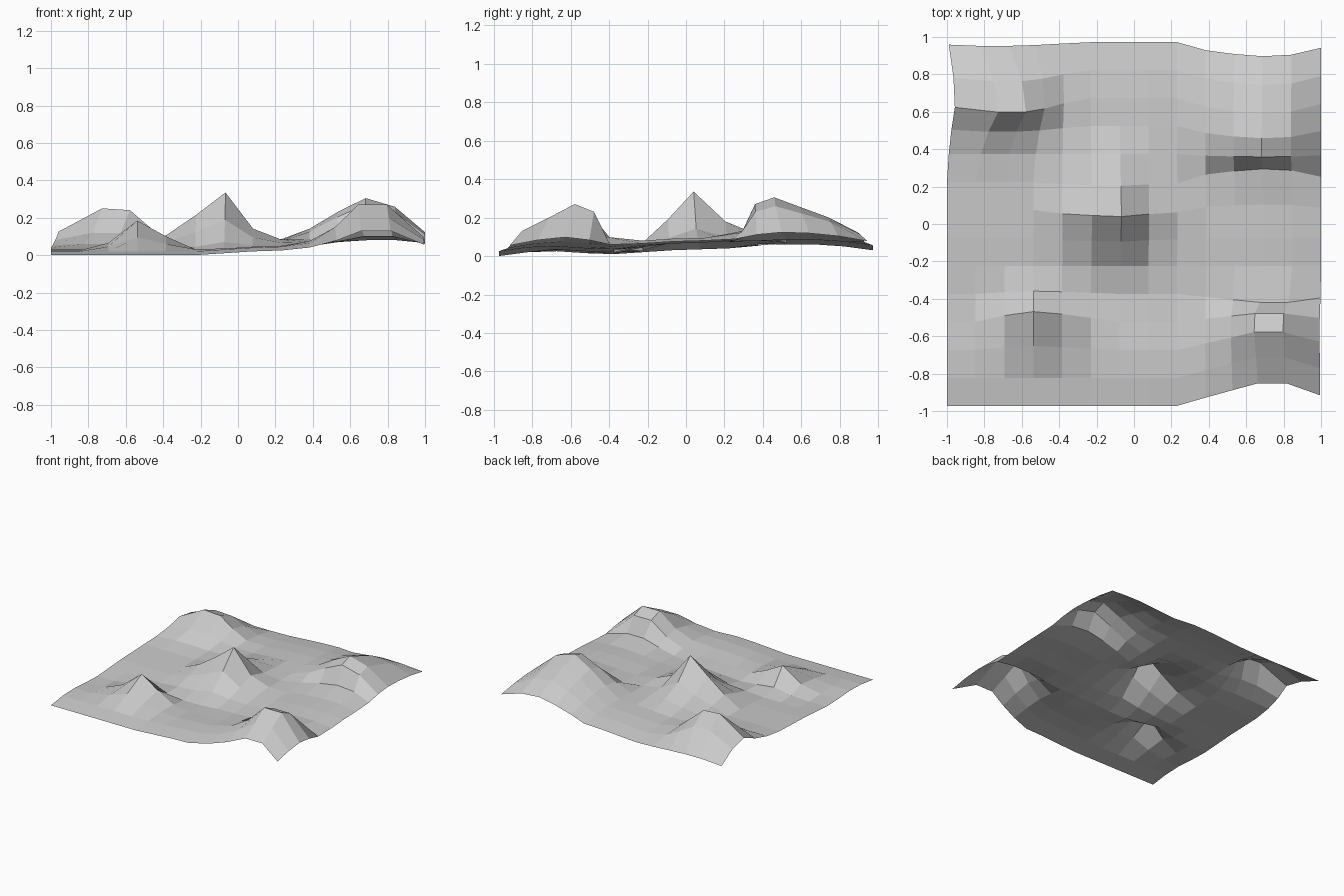
import bpy
import bmesh
from math import sqrt

cube = bpy.data.objects.get("Cube")
if cube:
    bpy.data.objects.remove(cube, do_unlink=True)

CELLS = 13
HALF_X, HALF_Y = 1.0, 0.972

# Gentle ground swell across and along the sheet
SWELL_X = [0, 0, 0, 0, 0, 0, .01, .02, .025, .035, .05, .06, .06, .045]
SWELL_Y = [0, .02, .025, .015, .01, .02, .03, .035, .04, .05, .06, .06, .05, .03]

# Each hill: first column and column weights, first row and
# (slide along y, rise) for each row, then its slide along x
HILLS = {
    "middle": dict(col=4, weights=[.25, .62, 1, .3, .08], row=5, slide_x=.01,
                   rows=[(0, .04), (-.02, .15), (-.035, .29), (-.02, .13), (0, .05)]),
    "front_right": dict(col=2, weights=[.3, 1, .5, .1], row=2, slide_x=0,
                        rows=[(.02, .07), (.055, .17), (.015, .04)]),
    "front_left": dict(col=9, weights=[.08, .4, 1, 1, .15], row=0, slide_x=-.05,
                       rows=[(.12, .07), (.11, .12), (.095, .185), (.045, .155), (-.045, .03)]),
    "back_left": dict(col=9, weights=[.25, .65, 1, .75, .1], row=7, slide_x=-.01,
                      rows=[(.03, 0), (.07, .03), (-.015, .16), (-.065, .185),
                            (-.08, .135), (-.08, .09), (-.075, .03)]),
    "back_right": dict(col=0, weights=[.35, 1, .95, .5, .08], row=9, slide_x=.12,
                       rows=[(0, .01), (-.03, .06), (-.075, .19), (-.06, .13), (-.02, .01)]),
}


def ground_point(i, j):
    """Position of one grid point after the swell and all hills."""
    x = HALF_X * (2 * i / CELLS - 1)
    y = HALF_Y * (2 * j / CELLS - 1)
    z = SWELL_X[i] + SWELL_Y[j]
    for hill in HILLS.values():
        c, r = i - hill["col"], j - hill["row"]
        if 0 <= c < len(hill["weights"]) and 0 <= r < len(hill["rows"]):
            weight = hill["weights"][c]
            slide_y, rise = hill["rows"][r]
            top = max(h for _, h in hill["rows"])
            x += hill["slide_x"] * weight * sqrt(rise / top)
            y += slide_y * weight ** .4
            z += rise * weight
    return x, y, z


# Terrain sheet
bm = bmesh.new()
points = [[bm.verts.new(ground_point(i, j)) for i in range(CELLS + 1)]
          for j in range(CELLS + 1)]
for j in range(CELLS):
    for i in range(CELLS):
        bm.faces.new((points[j][i], points[j][i + 1],
                      points[j + 1][i + 1], points[j + 1][i]))
mesh = bpy.data.meshes.new("terrain")
bm.to_mesh(mesh)
bm.free()
terrain = bpy.data.objects.new("terrain", mesh)
bpy.context.collection.objects.link(terrain)

# Plain grey ground
grey = bpy.data.materials.new("ground_grey")
grey.use_nodes = True
colour = (.6, .6, .6, 1)
grey.diffuse_color = colour
grey.node_tree.nodes["Principled BSDF"].inputs["Base Color"].default_value = colour
mesh.materials.append(grey)
